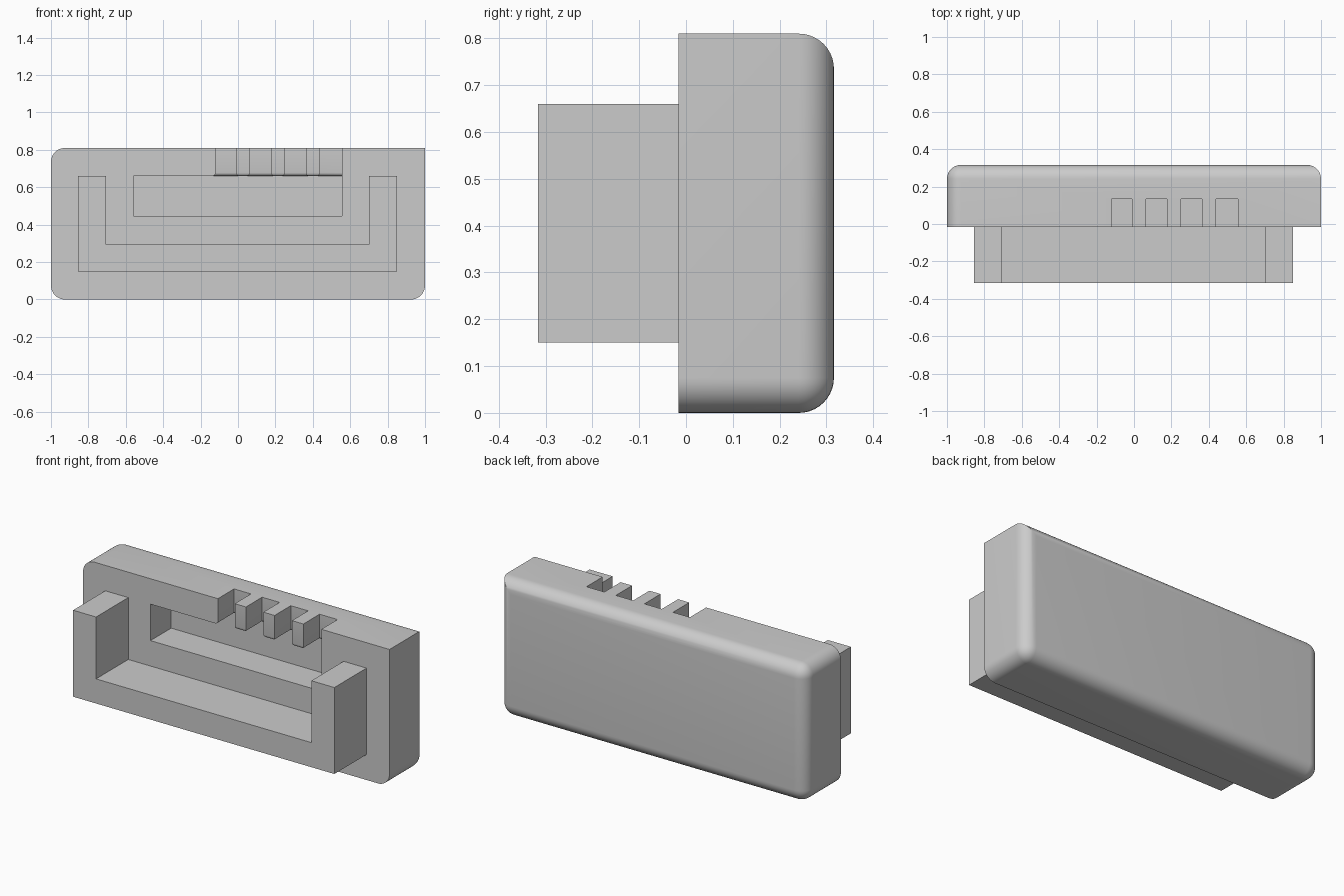
import bpy, bmesh, math
from mathutils import Vector

if "Cube" in bpy.data.objects:
    bpy.data.objects.remove(bpy.data.objects["Cube"], do_unlink=True)

grey = bpy.data.materials.new("plain_grey")
grey.use_nodes = True
COLOR = (0.6, 0.6, 0.6, 1)
grey.diffuse_color = COLOR
grey.node_tree.nodes["Principled BSDF"].inputs["Base Color"].default_value = COLOR

FRONT, BACK, TOP = -0.016, 0.316, 0.81
CEILING, NOTCH_BACK = 0.66, 0.135
NOTCHES = [(-0.12, -0.01), (0.063, 0.177), (0.25, 0.363), (0.438, 0.555)]


def new_object(name, bm):
    mesh = bpy.data.meshes.new(name)
    bm.to_mesh(mesh)
    bm.free()
    mesh.materials.append(grey)
    obj = bpy.data.objects.new(name, mesh)
    bpy.context.collection.objects.link(obj)
    return obj


def box(name, x, y, z):
    bm = bmesh.new()
    bmesh.ops.create_cube(bm, size=1)
    for v in bm.verts:
        v.co = Vector([r[0] if c < 0 else r[1] for c, r in zip(v.co, (x, y, z))])
    return new_object(name, bm)


def activate(obj):
    bpy.ops.object.select_all(action='DESELECT')
    obj.select_set(True)
    bpy.context.view_layer.objects.active = obj


def cut(target, cutter):
    mod = target.modifiers.new("cut", 'BOOLEAN')
    mod.operation, mod.solver, mod.object = 'DIFFERENCE', 'EXACT', cutter
    activate(target)
    bpy.ops.object.modifier_apply(modifier=mod.name)
    bpy.data.objects.remove(cutter, do_unlink=True)


# Main housing with a front pocket and four slots opening through the top
housing = box("housing", (-1, 1), (FRONT, BACK), (0, TOP))
cut(housing, box("pocket_cutter", (-0.56, 0.555), (-0.2, 0.177), (0.445, CEILING)))
for span in NOTCHES:
    cut(housing, box("slot_cutter", span, (-0.2, NOTCH_BACK), (0.55, 1)))

bm = bmesh.new()
bm.from_mesh(housing.data)
bmesh.ops.remove_doubles(bm, verts=bm.verts, dist=1e-4)
bmesh.ops.dissolve_limit(bm, angle_limit=0.02, verts=bm.verts, edges=bm.edges)


def near(a, b):
    return abs(a - b) < 2e-3


def round_edges(test, radius, segments):
    edges = [e for e in bm.edges if test(e.verts[0].co, e.verts[1].co)]
    bmesh.ops.bevel(bm, geom=edges, offset=radius, segments=segments,
                    profile=0.5, affect='EDGES', clamp_overlap=True)


# Soft lower rims of the slots and the fingers between them
def slot_rim(a, b):
    return (near(a.z, CEILING) and near(b.z, CEILING) and min(a.x, b.x) > -0.13
            and max(a.y, b.y) < NOTCH_BACK + 0.01)


# Rounded back perimeter and three rounded side corners
def outer_edge(a, b):
    if near(a.y, BACK) and near(b.y, BACK):
        return True
    along_y = near(a.x, b.x) and near(a.z, b.z) and near(abs(a.x), 1)
    return along_y and not (a.x > 0 and near(a.z, TOP))


round_edges(slot_rim, 0.018, 4)
round_edges(outer_edge, 0.075, 10)
bmesh.ops.recalc_face_normals(bm, faces=bm.faces)
bm.to_mesh(housing.data)
bm.free()
activate(housing)
bpy.ops.object.shade_smooth_by_angle(angle=math.radians(30))

# U-shaped bracket on the front
profile = [(-0.855, 0.15), (0.85, 0.15), (0.85, 0.66), (0.70, 0.66),
           (0.70, 0.295), (-0.705, 0.295), (-0.705, 0.66), (-0.855, 0.66)]
bm = bmesh.new()
face = bm.faces.new([bm.verts.new((x, -BACK, z)) for x, z in profile])
extruded = bmesh.ops.extrude_face_region(bm, geom=[face])["geom"]
bmesh.ops.translate(bm, vec=(0, BACK + FRONT, 0),
                    verts=[g for g in extruded if isinstance(g, bmesh.types.BMVert)])
bmesh.ops.recalc_face_normals(bm, faces=bm.faces)
new_object("u_bracket", bm)
